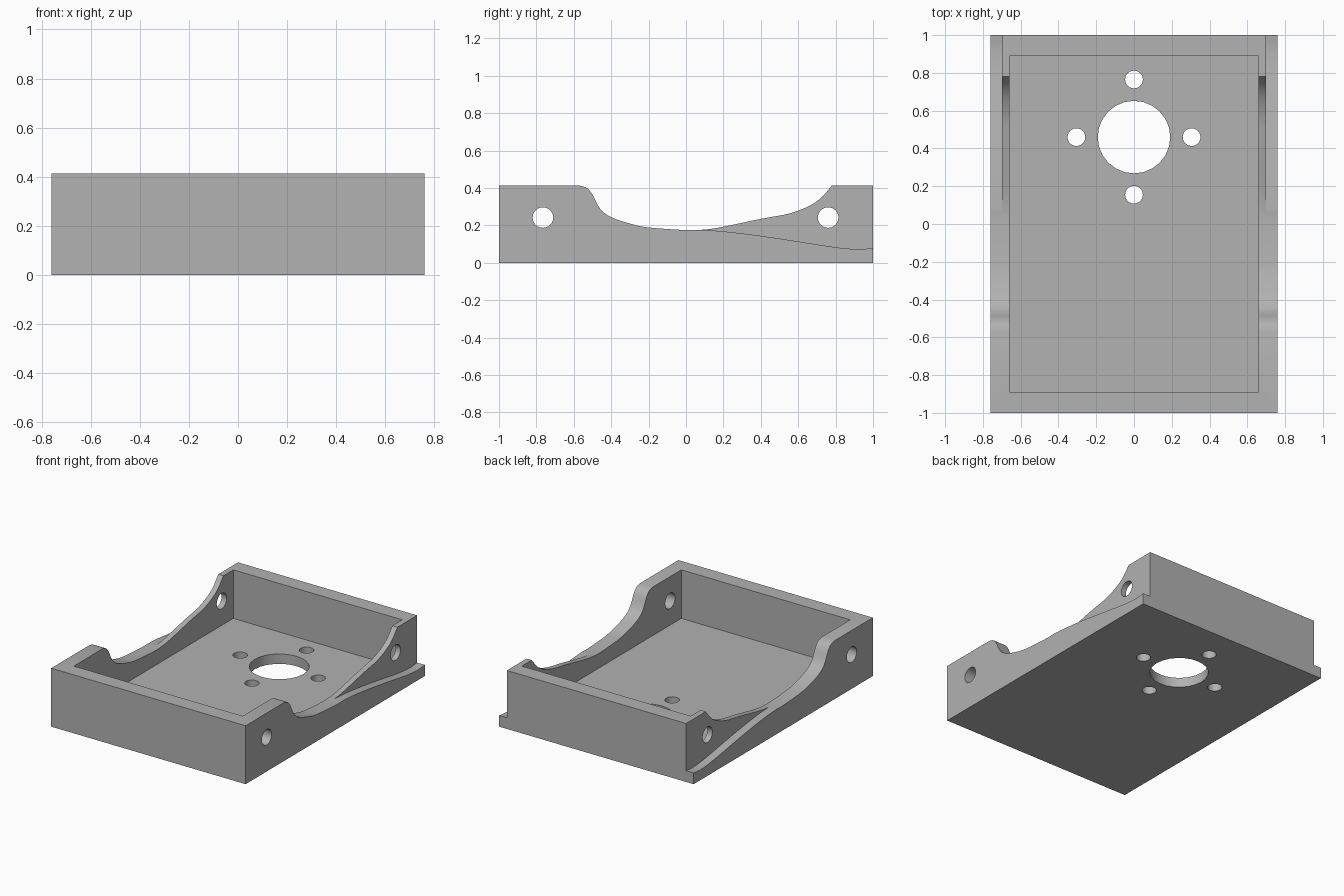
import bpy, bmesh, math
from mathutils import Matrix, Vector

cube = bpy.data.objects.get("Cube")
if cube:
    bpy.data.objects.remove(cube, do_unlink=True)

HALF_W, SKIN_X, INNER_X = 0.76, 0.70, 0.66
HEIGHT, FLOOR = 0.413, 0.07

grey = bpy.data.materials.new("plain grey")
grey.use_nodes = True
colour = (0.445, 0.445, 0.445, 1)
grey.diffuse_color = colour
grey.node_tree.nodes["Principled BSDF"].inputs["Base Color"].default_value = colour


def add_object(name, bm):
    bmesh.ops.recalc_face_normals(bm, faces=bm.faces)
    mesh = bpy.data.meshes.new(name)
    bm.to_mesh(mesh)
    bm.free()
    mesh.materials.append(grey)
    obj = bpy.data.objects.new(name, mesh)
    bpy.context.collection.objects.link(obj)
    return obj


def box(name, x, y, z0, z1):
    bm = bmesh.new()
    m = Matrix.Translation((0, 0, (z0 + z1) / 2)) @ Matrix.Diagonal((2 * x, 2 * y, z1 - z0, 1))
    bmesh.ops.create_cube(bm, size=1, matrix=m)
    return add_object(name, bm)


def cylinder(name, centre, radius, depth, sides, rotation=Matrix()):
    bm = bmesh.new()
    bmesh.ops.create_cone(bm, cap_ends=True, segments=sides, radius1=radius, radius2=radius,
                          depth=depth, matrix=Matrix.Translation(centre) @ rotation)
    return add_object(name, bm)


def prism(name, profile, x0, x1):
    """Extrude a (y, z) outline along x."""
    bm = bmesh.new()
    face = bm.faces.new([bm.verts.new((x0, y, z)) for y, z in profile])
    new = bmesh.ops.extrude_face_region(bm, geom=[face])["geom"]
    bmesh.ops.translate(bm, vec=(x1 - x0, 0, 0),
                        verts=[v for v in new if isinstance(v, bmesh.types.BMVert)])
    return add_object(name, bm)


def smooth_curve(points, steps=4):
    """Catmull-Rom curve through the points."""
    p = [Vector(q) for q in points]
    p = [2 * p[0] - p[1]] + p + [2 * p[-1] - p[-2]]
    out = []
    for a, b, c, d in zip(p, p[1:], p[2:], p[3:]):
        for i in range(steps):
            t = i / steps
            out.append(0.5 * (2 * b + (c - a) * t + (2 * a - 5 * b + 4 * c - d) * t ** 2
                              + (3 * b - a - 3 * c + d) * t ** 3))
    return [tuple(q) for q in out] + [tuple(p[-2])]


# Solid block, then everything that is cut out of it
tray = box("tray", HALF_W, 1, 0, HEIGHT)
cutters = [box("cavity_cutter", INNER_X, 0.89, FLOOR, 1)]

# Dipped rim of the side walls
dip = smooth_curve([(-0.57, HEIGHT), (-0.53, 0.4), (-0.5, 0.365), (-0.46, 0.29), (-0.4, 0.244),
                    (-0.3, 0.21), (-0.2, 0.189), (0, 0.175), (0.1, 0.178), (0.2, 0.193),
                    (0.4, 0.235), (0.55, 0.263), (0.65, 0.3), (0.72, 0.345), (0.78, HEIGHT)])
cutters.append(prism("rim_cutter", dip + [(0.78, 0.6), (-0.57, 0.6)], -1, 1))

# Outer skin of each wall sweeps down to a low ledge at the back
sweep = smooth_curve([(0.05, 0.177), (0.2, 0.168), (0.4, 0.144), (0.6, 0.114),
                      (0.8, 0.083), (0.92, 0.073), (1, 0.079)])
for side, s in (("left", 1), ("right", -1)):
    cutters.append(prism(side + "_skin_cutter", sweep + [(1.1, 0.085), (1.1, 0.6), (0.05, 0.6)],
                         s * SKIN_X, s * 1))

# Cross holes through the side walls
for end, y in (("front", -0.765), ("back", 0.76)):
    cutters.append(cylinder(end + "_wall_hole_cutter", (0, y, 0.242), 0.055, 3, 24,
                            Matrix.Rotation(math.pi / 2, 4, "Y")))

# Large floor opening with four bolt holes round it
cutters.append(cylinder("floor_opening_cutter", (0, 0.46, 0), 0.192, 0.5, 24))
for i in range(4):
    a = i * math.pi / 2
    centre = (0.305 * math.cos(a), 0.46 + 0.305 * math.sin(a), 0)
    cutters.append(cylinder("bolt_hole_cutter", centre, 0.047, 0.5, 24))

bpy.context.view_layer.objects.active = tray
for cutter in cutters:
    mod = tray.modifiers.new(cutter.name, "BOOLEAN")
    mod.operation = "DIFFERENCE"
    mod.solver = "EXACT"
    mod.object = cutter
    bpy.ops.object.modifier_apply(modifier=mod.name)
for cutter in cutters:
    bpy.data.objects.remove(cutter, do_unlink=True)

bpy.ops.object.select_all(action="DESELECT")
tray.select_set(True)
bpy.ops.object.shade_smooth_by_angle(angle=math.radians(30))
